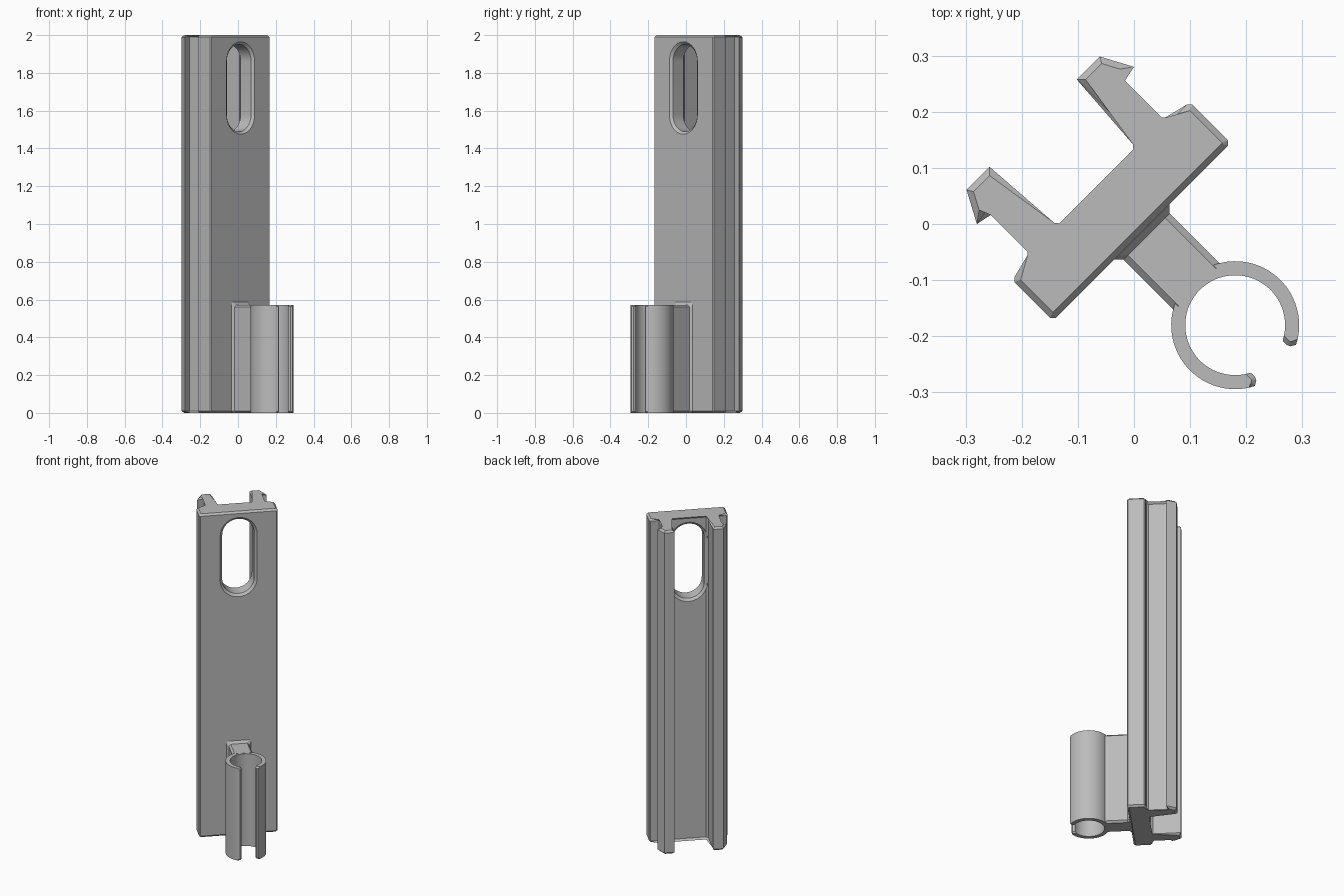
import bpy, bmesh, math

if "Cube" in bpy.data.objects:
    bpy.data.objects.remove(bpy.data.objects["Cube"])

grey = bpy.data.materials.new("mid_grey")
grey.diffuse_color = (0.5, 0.5, 0.5, 1)
grey.use_nodes = True
grey.node_tree.nodes["Principled BSDF"].inputs["Base Color"].default_value = grey.diffuse_color
TURN = math.radians(45)  # whole bracket sits diagonally


def make(name, bm):
    bmesh.ops.recalc_face_normals(bm, faces=bm.faces)
    mesh = bpy.data.meshes.new(name)
    bm.to_mesh(mesh)
    bm.free()
    mesh.materials.append(grey)
    ob = bpy.data.objects.new(name, mesh)
    ob.rotation_euler.z = TURN
    bpy.context.collection.objects.link(ob)
    return ob


def loft(name, rings, chamfer=0):
    """Skin closed rings of 3D points and cap both ends, with optional cap chamfers."""
    bm = bmesh.new()
    loops = [[bm.verts.new(p) for p in ring] for ring in rings]
    n = len(loops[0])
    for a, b in zip(loops, loops[1:]):
        for i in range(n):
            j = (i + 1) % n
            bm.faces.new((a[i], a[j], b[j], b[i]))
    caps = [bm.faces.new(loops[0][::-1]), bm.faces.new(loops[-1])]
    if chamfer:
        edges = [e for f in caps for e in f.edges]
        bmesh.ops.bevel(bm, geom=edges, offset=chamfer, offset_type='OFFSET',
                        segments=1, affect='EDGES', clamp_overlap=False)
    return make(name, bm)


def extrude(name, outline, height, chamfer):
    return loft(name, [[(x, y, z) for x, y in outline] for z in (0, height)], chamfer)


def smooth(ob):
    bpy.ops.object.select_all(action='DESELECT')
    ob.select_set(True)
    bpy.context.view_layer.objects.active = ob
    bpy.ops.object.shade_smooth_by_angle(angle=math.radians(30))


# Back plate with two barbed rails, one mirrored profile
half = [(.217, -.02), (.224, -.013), (.224, .077), (.217, .084), (.168, .084),
        (.158, .095), (.158, .205), (.198, .198), (.168, .254), (.110, .254),
        (.110, .097), (.098, .084)]
body = extrude("plate_and_hook_rails", half + [(-x, y) for x, y in reversed(half)], 2.0, .011)


# Rounded slot through the plate, chamfered on both faces
def slot_ring(y, r, n=20):
    pts = []
    for cz, start in ((1.86, 0), (1.58, math.pi)):
        for i in range(n + 1):
            a = start + math.pi * i / n
            pts.append((r * math.cos(a), y, cz + r * math.sin(a)))
    return pts


cutter = loft("slot_cutter", [slot_ring(y, r) for y, r in
              ((-.04, .106), (-.021, .106), (-.007, .091), (.071, .091), (.085, .106), (.11, .106))])
cutter.hide_render = True
mod = body.modifiers.new("slot", 'BOOLEAN')
mod.operation = 'DIFFERENCE'
mod.solver = 'EXACT'
mod.object = cutter
bpy.context.view_layer.objects.active = body
bpy.ops.object.modifier_apply(modifier="slot")
bpy.data.objects.remove(cutter)
smooth(body)


# Neck between plate and clip, flared where it meets the plate
def neck_ring(y, w, top, c=.011):
    return [(-w + c, y, 0), (w - c, y, 0), (w, y, c), (w, y, top - c),
            (w - c, y, top), (-w + c, y, top), (-w, y, top - c), (-w, y, c)]


loft("neck", [neck_ring(-.012, .070, .586), neck_ring(-.02, .070, .586),
              neck_ring(-.032, .058, .571), neck_ring(-.160, .058, .571)])

# Open round clip with pointed lips
CY, OUTER, INNER, STEPS = -.255, .114, .089, 56


def arc(r, gap):
    return [(r * math.sin(a), CY - r * math.cos(a)) for a in
            (math.radians(gap + (360 - 2 * gap) * i / STEPS) for i in range(STEPS + 1))]


def lip(side):
    a = math.radians(24)
    return [(side * r * math.sin(a), CY - r * math.cos(a)) for r in (.105, .098)]


outline = arc(OUTER, 27) + lip(-1) + arc(INNER, 27)[::-1] + lip(1)[::-1]
clip = extrude("round_clip", outline, .57, .008)
smooth(clip)
